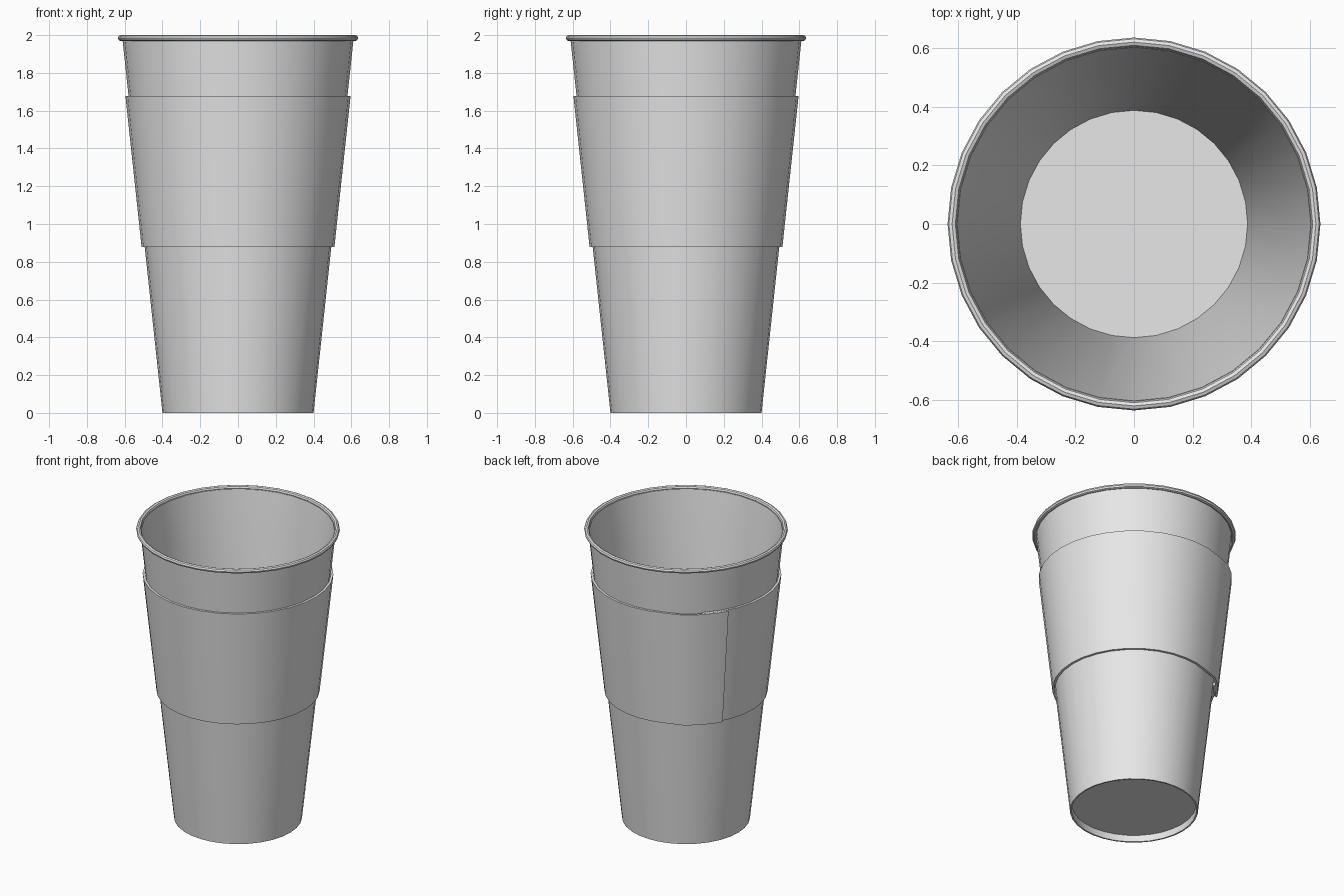
import bpy, bmesh, math

cube = bpy.data.objects.get("Cube")
if cube:
    bpy.data.objects.remove(cube, do_unlink=True)

SEGMENTS = 32
STEP = 360 / SEGMENTS

paper = bpy.data.materials.new("pale grey paper")
color = (0.8, 0.8, 0.8, 1)
paper.diffuse_color = color
paper.use_nodes = True
paper.node_tree.nodes["Principled BSDF"].inputs["Base Color"].default_value = color


def wall_radius(z):
    """Outer radius of the tapered cup wall."""
    return 0.40 + 0.107 * z


def sweep(name, angles, section, closed):
    """Sweep a closed (radius, z) section around the z axis."""
    bm = bmesh.new()
    rings = []
    for a in angles:
        c, s = math.cos(math.radians(a)), math.sin(math.radians(a))
        rings.append([bm.verts.new((r * c, r * s, z)) for r, z in section(a)])
    pairs = list(zip(rings, rings[1:]))
    if closed:
        pairs.append((rings[-1], rings[0]))
    else:
        bm.faces.new(rings[0])
        bm.faces.new(rings[-1])
    for p, q in pairs:
        for i in range(len(p)):
            j = (i + 1) % len(p)
            bm.faces.new((p[i], q[i], q[j], p[j]))
    return finish(name, bm)


def finish(name, bm):
    bmesh.ops.recalc_face_normals(bm, faces=bm.faces)
    mesh = bpy.data.meshes.new(name)
    bm.to_mesh(mesh)
    bm.free()
    mesh.materials.append(paper)
    obj = bpy.data.objects.new(name, mesh)
    bpy.context.collection.objects.link(obj)
    bpy.ops.object.select_all(action="DESELECT")
    obj.select_set(True)
    bpy.context.view_layer.objects.active = obj
    bpy.ops.object.shade_smooth_by_angle(angle=math.radians(40))
    return obj


circle = [i * STEP for i in range(SEGMENTS)]

# Tapered wall with a thin lip below the floor
wall = [(wall_radius(0), 0), (wall_radius(1.98), 1.98),
        (wall_radius(1.98) - 0.008, 1.98), (0.388, 0.055), (0.39, 0)]
sweep("cup_wall", circle, lambda a: wall, True)

# Rolled rim
rim = [(0.621 + 0.0155 * math.cos(t), 1.9845 + 0.0155 * math.sin(t))
       for t in (math.radians(45 * k) for k in range(8))]
sweep("rolled_rim", circle, lambda a: rim, True)

# Recessed floor
bm = bmesh.new()
bmesh.ops.create_cone(bm, cap_ends=True, segments=SEGMENTS, radius1=0.392,
                      radius2=0.392, depth=0.01)
bmesh.ops.translate(bm, verts=bm.verts, vec=(0, 0, 0.05))
finish("cup_floor", bm)


# Wrapped sleeve whose glued flap overlaps its own start
def sleeve_section(a):
    lift = 0.017 * min(max((a - 112.5) / STEP, 0), 1)
    low, high = 0.877, 1.677
    inner = [(wall_radius(z) + 0.001 + lift, z) for z in (low, high)]
    outer = [(wall_radius(z) + 0.0165 + lift, z) for z in (high, low)]
    return inner + outer


wrap = [-225 + i * STEP for i in range(34)] + [150.7]
sweep("wrapped_sleeve", wrap, sleeve_section, False)
